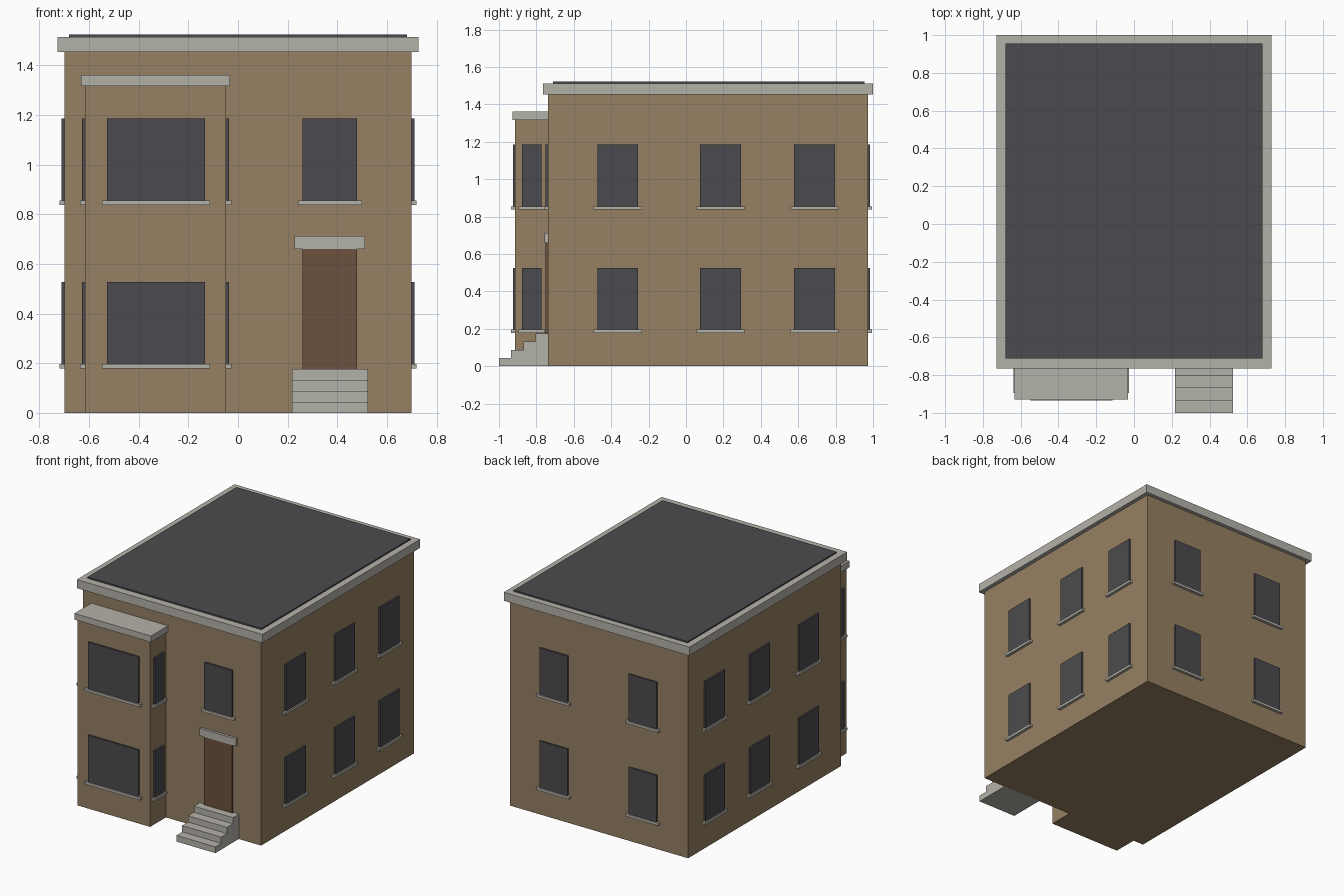
import bpy
import bmesh
from mathutils import Vector

cube = bpy.data.objects.get("Cube")
if cube:
    bpy.data.objects.remove(cube, do_unlink=True)


def material(name, rgb):
    m = bpy.data.materials.new(name)
    m.use_nodes = True
    m.diffuse_color = (*rgb, 1)
    m.node_tree.nodes["Principled BSDF"].inputs["Base Color"].default_value = (*rgb, 1)
    return m


WALL = material("tan wall", (0.305, 0.216, 0.125))
STONE = material("pale stone", (0.456, 0.445, 0.397))
DARK = material("dark slate", (0.0704, 0.0685, 0.0762))
WOOD = material("brown door", (0.150, 0.082, 0.050))


def finish(name, bm, mat):
    bmesh.ops.recalc_face_normals(bm, faces=bm.faces)
    mesh = bpy.data.meshes.new(name)
    bm.to_mesh(mesh)
    bm.free()
    mesh.materials.append(mat)
    ob = bpy.data.objects.new(name, mesh)
    bpy.context.collection.objects.link(ob)
    return ob


def box(name, x, y, z, mat):
    """Box from (min, max) pairs on each axis."""
    bm = bmesh.new()
    bmesh.ops.create_cube(bm, size=1)
    for v in bm.verts:
        v.co = Vector([r[0] if c < 0 else r[1] for c, r in zip(v.co, (x, y, z))])
    return finish(name, bm, mat)


def wall_box(name, axis, wall, out, centre, width, z, mat):
    """Plate standing out from a wall that faces along x or y."""
    depth = sorted((wall, wall + out))
    span = (centre - width / 2, centre + width / 2)
    x, y = (depth, span) if axis == "x" else (span, depth)
    return box(name, x, y, z, mat)


def window(name, axis, wall, side, centre, width, base):
    """Dark pane with a stone sill under it."""
    wall_box(name + "_pane", axis, wall, side * 0.012, centre, width,
             (base, base + 0.33), DARK)
    wall_box(name + "_sill", axis, wall, side * 0.021, centre, width + 0.038,
             (base - 0.018, base), STONE)


HALF, FRONT, BACK = 0.698, -0.738, 0.973
BAY_L, BAY_R, BAY_FRONT = -0.616, -0.048, -0.914

# House body, cornice and flat roof
box("house_walls", (-HALF, HALF), (FRONT, BACK), (0, 1.452), WALL)
box("cornice", (-0.727, 0.727), (-0.765, 1.0), (1.452, 1.513), STONE)
box("flat_roof", (-0.681, 0.681), (-0.711, 0.955), (1.513, 1.523), DARK)

# Two-storey bay
box("bay_walls", (BAY_L, BAY_R), (BAY_FRONT, FRONT), (0, 1.317), WALL)
box("bay_cap", (-0.632, -0.032), (-0.928, FRONT), (1.317, 1.361), STONE)

# Windows on both storeys
for floor, base in (("lower", 0.196), ("upper", 0.855)):
    window(f"{floor}_bay_front_window", "y", BAY_FRONT, -1, -0.33, 0.396, base)
    window(f"{floor}_bay_right_window", "x", BAY_L, -1, -0.825, 0.104, base)
    window(f"{floor}_bay_left_window", "x", BAY_R, 1, -0.825, 0.104, base)
    for side, label in ((1, "left"), (-1, "right")):
        for i, y in enumerate((-0.365, 0.184, 0.686), 1):
            window(f"{floor}_{label}_window_{i}", "x", side * HALF, side, y, 0.219, base)
        window(f"{floor}_back_{label}_window", "y", BACK, 1, side * 0.35, 0.219, base)
window("upper_front_window", "y", FRONT, -1, 0.37, 0.219, 0.855)

# Door and lintel
wall_box("front_door", "y", FRONT, -0.012, 0.37, 0.219, (0.176, 0.66), WOOD)
wall_box("door_lintel", "y", FRONT, -0.018, 0.37, 0.284, (0.66, 0.712), STONE)

# Front steps: a stepped side profile extruded across x
count, rise, run = 4, 0.044, (FRONT + 1.0) / 4
profile = [(FRONT, 0), (-1.0, 0)]
for i in range(count):
    profile += [(-1.0 + i * run, (i + 1) * rise), (-1.0 + (i + 1) * run, (i + 1) * rise)]
bm = bmesh.new()
face = bm.faces.new([bm.verts.new((0.217, y, z)) for y, z in profile])
ext = bmesh.ops.extrude_face_region(bm, geom=[face])
bmesh.ops.translate(bm, vec=(0.306, 0, 0),
                    verts=[g for g in ext["geom"] if isinstance(g, bmesh.types.BMVert)])
finish("front_steps", bm, STONE)
